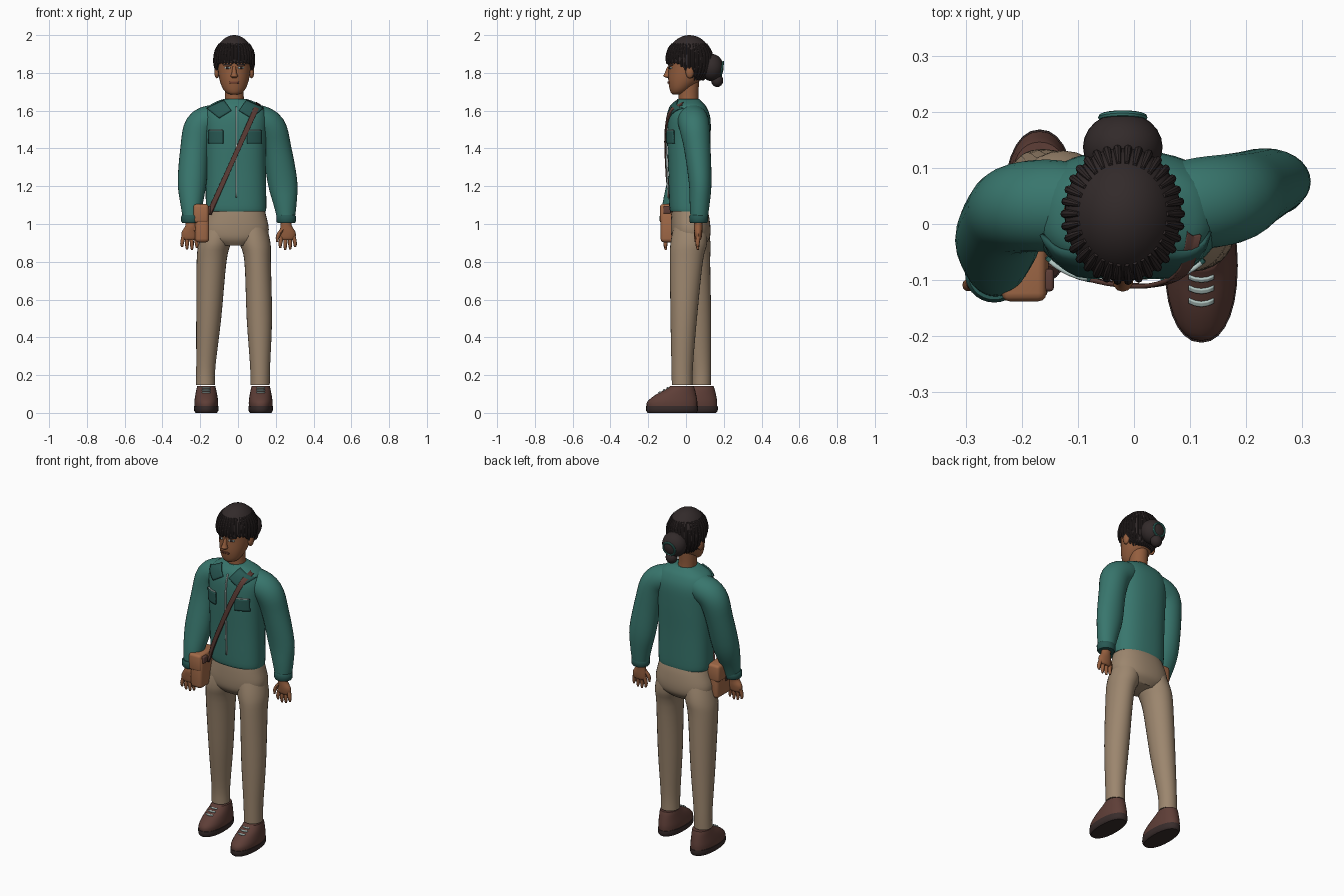
import bpy, bmesh, math
from mathutils import Vector
from mathutils.bvhtree import BVHTree

if "Cube" in bpy.data.objects:
    bpy.data.objects.remove(bpy.data.objects["Cube"])


def material(name, r, g, b):
    lin = [((c / 255 + 0.055) / 1.055) ** 2.4 for c in (r, g, b)]
    m = bpy.data.materials.new(name)
    m.diffuse_color = (*lin, 1)
    m.use_nodes = True
    m.node_tree.nodes["Principled BSDF"].inputs["Base Color"].default_value = m.diffuse_color
    return m


TEAL = material("teal cloth", 56, 118, 109)
DARK_TEAL = material("dark teal cloth", 40, 88, 83)
KHAKI = material("khaki cloth", 156, 134, 110)
SKIN = material("skin", 148, 94, 62)
HAIR = material("hair", 50, 42, 42)
BROWN = material("brown leather", 94, 62, 55)
SOLE = material("dark rubber", 56, 44, 43)
TAN = material("tan leather", 162, 106, 72)
LIGHT = material("pale trim", 176, 196, 192)
LIP = material("lip", 116, 66, 50)


def finish(name, bm, mat):
    bmesh.ops.recalc_face_normals(bm, faces=bm.faces)
    me = bpy.data.meshes.new(name)
    bm.to_mesh(me)
    bm.free()
    me.materials.append(mat)
    ob = bpy.data.objects.new(name, me)
    bpy.context.collection.objects.link(ob)
    return ob


def smooth_path(pts, steps):
    """Catmull-Rom through tuples of any length."""
    out = []
    for i in range(len(pts) - 1):
        p0, p1, p2, p3 = (pts[max(0, min(len(pts) - 1, i + k))] for k in (-1, 0, 1, 2))
        for s in range(steps):
            t = s / steps
            out.append([0.5 * (2 * b + (c - a) * t + (2 * a - 5 * b + 4 * c - d) * t * t
                               + (3 * b - a - 3 * c + d) * t ** 3)
                        for a, b, c, d in zip(p0, p1, p2, p3)])
    return out + [list(pts[-1])]


def loft(name, rings, mat, flat=True, n=28, power=2.0, steps=4):
    """Skin rings (x, y, z, rx, ry); flat keeps the rings level, otherwise they follow the path."""
    rings = smooth_path(rings, steps)
    cen = [Vector(r[:3]) for r in rings]
    bm = bmesh.new()
    loops = []
    for i, r in enumerate(rings):
        u, v = Vector((1, 0, 0)), Vector((0, 1, 0))
        if not flat:
            t = (cen[min(i + 1, len(cen) - 1)] - cen[max(i - 1, 0)]).normalized()
            v = (v - t * t.y).normalized()
            u = t.cross(v)
        ring = []
        for k in range(n):
            a = 2 * math.pi * k / n
            c, s = math.cos(a), math.sin(a)
            c = math.copysign(abs(c) ** (2 / power), c)
            s = math.copysign(abs(s) ** (2 / power), s)
            ring.append(bm.verts.new(cen[i] + u * c * max(r[3], 0.002) + v * s * max(r[4], 0.002)))
        loops.append(ring)
    for a, b in zip(loops, loops[1:]):
        for k in range(n):
            bm.faces.new((a[k], a[(k + 1) % n], b[(k + 1) % n], b[k]))
    bm.faces.new(loops[0])
    bm.faces.new(loops[-1])
    return finish(name, bm, mat)


def ball(name, c, r, mat, seg=24, low=None):
    """Ellipsoid; low(y) lifts its underside."""
    bm = bmesh.new()
    bmesh.ops.create_uvsphere(bm, u_segments=seg, v_segments=seg // 2 + 4, radius=1)
    for v in bm.verts:
        v.co = Vector(c) + Vector(a * b for a, b in zip(v.co, r))
        if low:
            v.co.z = max(v.co.z, low(v.co.y))
    return finish(name, bm, mat)


def box(name, c, size, mat, bevel=0.0):
    bm = bmesh.new()
    bmesh.ops.create_cube(bm, size=1)
    for v in bm.verts:
        v.co = Vector(c) + Vector(a * b for a, b in zip(v.co, size))
    if bevel:
        bmesh.ops.bevel(bm, geom=bm.edges[:], offset=bevel, segments=3, affect='EDGES', profile=0.5)
    return finish(name, bm, mat)


def patch(name, corners, mat, targets, n=8, lift=0.006):
    """Thin plate with front-view corners (x, z), laid on the front of the targets."""
    trees = [BVHTree.FromPolygons([v.co for v in o.data.vertices],
                                  [p.vertices[:] for p in o.data.polygons]) for o in targets]
    (ax, az), (bx, bz), (cx, cz), (dx, dz) = corners
    bm = bmesh.new()
    grid = []
    for i in range(n + 1):
        for j in range(n + 1):
            s, t = i / n, j / n
            w = ((1 - s) * (1 - t), s * (1 - t), s * t, (1 - s) * t)
            x = sum(p * q for p, q in zip(w, (ax, bx, cx, dx)))
            z = sum(p * q for p, q in zip(w, (az, bz, cz, dz)))
            hits = [h.y for h in (tr.ray_cast(Vector((x, -2, z)), Vector((0, 1, 0)))[0] for tr in trees) if h]
            y = min(hits) if hits else trees[0].find_nearest(Vector((x, -0.1, z)))[0].y
            grid.append(bm.verts.new((x, y - lift, z)))
    for i in range(n):
        for j in range(n):
            k = i * (n + 1) + j
            bm.faces.new((grid[k], grid[k + 1], grid[k + n + 2], grid[k + n + 1]))
    ob = finish(name, bm, mat)
    mod = ob.modifiers.new("thickness", 'SOLIDIFY')
    mod.thickness, mod.offset = 0.008, 0
    return ob


def rect(x0, x1, z0, z1):
    return [(x0, z0), (x1, z0), (x1, z1), (x0, z1)]


# Jacket body and sleeves
torso = loft("jacket_body", [(-.008, .015, 1.065, .155, .098), (-.01, .014, 1.1, .16, .103),
                             (-.012, .014, 1.28, .16, .108), (-.013, .015, 1.45, .163, .115),
                             (-.013, .017, 1.56, .168, .112), (-.014, .015, 1.62, .145, .093),
                             (-.015, .013, 1.648, .1, .07), (-.015, .012, 1.662, .06, .057)],
             TEAL, n=40, power=2.4)
sleeve_l = loft("sleeve_left", [(-.05, .03, 1.585, .05, .06), (-.13, .033, 1.558, .075, .08),
                                (-.2, .03, 1.515, .083, .08), (-.228, .012, 1.4, .077, .073),
                                (-.243, -.03, 1.22, .076, .07), (-.246, -.07, 1.1, .058, .055),
                                (-.247, -.088, 1.02, .043, .043)], TEAL, flat=False)
sleeve_r = loft("sleeve_right", [(.02, .03, 1.585, .05, .06), (.1, .035, 1.558, .075, .08),
                                 (.17, .045, 1.51, .083, .08), (.205, .06, 1.4, .077, .07),
                                 (.236, .075, 1.22, .078, .06), (.25, .072, 1.1, .06, .052),
                                 (.254, .068, 1.02, .045, .044)], TEAL, flat=False)
clothes = [torso, sleeve_l, sleeve_r]

# Cuffs and hands, thumbs turned inward
for side, x, y, s in (("left", -.249, -.09, 1), ("right", .255, .067, -1)):
    loft("cuff_" + side, [(x, y, 1.005, .046, .044), (x, y, 1.015, .052, .049), (x, y, 1.04, .052, .05),
                          (x, y, 1.048, .046, .045)], DARK_TEAL, steps=1)
    hx, hy = x - s * .008, y - (.015 if s > 0 else .002)
    loft("palm_" + side, [(x, y, 1.02, .028, .024), (x, hy, .99, .03, .022), (hx, hy, .955, .042, .021),
                          (hx, hy, .925, .04, .017), (hx, hy, .915, .03, .01)], SKIN, n=16)
    for i, length in enumerate((.045, .058, .06, .05)):
        fx = hx + s * (i - 1.5) * .021
        tip = fx + s * (i - 1.5) * .005
        loft(f"finger_{side}_{i + 1}", [(fx, hy, .935, .011, .012), (tip, hy - .004, .925 - length * .6, .01, .011),
                                        (tip, hy - .002, .922 - length, .005, .005)], SKIN, n=10, steps=3)
    loft("thumb_" + side, [(hx + s * .025, hy - .005, .975, .014, .014), (hx + s * .05, hy - .012, .94, .012, .012),
                           (hx + s * .056, hy - .014, .905, .005, .005)], SKIN, n=10, steps=3)

# Trousers
loft("trouser_seat", [(-.008, .018, 1.09, .145, .09), (-.01, .022, 1.04, .16, .1), (-.014, .025, .97, .177, .105),
                      (-.016, .025, .92, .16, .098), (-.016, .022, .885, .09, .07)], KHAKI, n=36, power=2.3)
loft("trouser_leg_left", [(-.095, .025, 1.0, .08, .085), (-.122, .03, .9, .085, .1), (-.14, .038, .8, .079, .09),
                          (-.155, .06, .5, .066, .073), (-.17, .08, .25, .051, .053), (-.172, .082, .148, .05, .05)],
     KHAKI)
loft("trouser_leg_right", [(.068, .022, 1.0, .08, .085), (.09, .015, .9, .082, .097), (.104, .002, .8, .07, .087),
                           (.113, -.012, .5, .067, .07), (.117, -.02, .25, .053, .057), (.117, -.02, .148, .051, .055)],
     KHAKI)

# Shoes with soles and laces
for side, x, y in (("left", -.168, .105), ("right", .12, 0)):
    upper = loft("shoe_" + side, [(x, y - .074, .03, .062, .134), (x, y - .072, .06, .063, .132),
                                  (x, y - .054, .095, .058, .108), (x, y - .03, .125, .052, .077),
                                  (x, y - .021, .142, .048, .062)], BROWN, power=2.2)
    loft("sole_" + side, [(x, y - .074, 0, .056, .128), (x, y - .074, .012, .064, .137),
                          (x, y - .074, .036, .065, .137)], SOLE, power=2.2, steps=2)
    for i, z in enumerate((.132, .12, .108)):
        patch(f"lace_{side}_{i + 1}", rect(x - .022, x + .022, z - .002, z + .002), LIGHT, [upper], 4, .003)

# Jacket collar, pockets and zip
for side, s in (("left", -1), ("right", 1)):
    mx = lambda pts: [(-.015 + s * px, pz) for px, pz in pts]
    patch("collar_" + side, mx([(.15, 1.612), (.06, 1.655), (.02, 1.6), (.085, 1.56)]), DARK_TEAL, clothes)
    patch("pocket_" + side, mx(rect(.063, .14, 1.425, 1.495)), DARK_TEAL, clothes)
    patch("pocket_trim_" + side, mx(rect(.068, .135, 1.494, 1.5)), LIGHT, clothes, 6)
patch("zip", rect(-.013, -.006, 1.14, 1.62), LIGHT, clothes, 16)

# Shoulder bag and strap
patch("bag_strap", [(-.168, 1.05), (-.142, 1.05), (.118, 1.63), (.095, 1.643)], BROWN, clothes, 20, .012)
box("bag_body", (-.19, -.055, 1.0), (.075, .16, .195), TAN, .02)
box("bag_flap", (-.196, -.055, 1.055), (.08, .166, .1), TAN, .015)
box("bag_clasp", (-.237, -.055, 1.01), (.006, .03, .03), BROWN)
box("strap_loop", (-.158, -.1, 1.075), (.03, .04, .04), BROWN, .006)

# Neck, head and ears
HX = -.02
loft("neck", [(HX + .004, .014, 1.63, .052, .055), (HX, .013, 1.68, .05, .052), (HX, .015, 1.76, .05, .055)], SKIN)
head = loft("head", [(HX, -.05, 1.686, .02, .02), (HX, -.04, 1.695, .042, .04), (HX, -.028, 1.72, .062, .06),
                     (HX, -.008, 1.765, .078, .086), (HX, .008, 1.83, .087, .1), (HX, .015, 1.9, .088, .105),
                     (HX, .015, 1.95, .06, .07)], SKIN, n=32)
loft("nose", [(HX, -.092, 1.772, .01, .006), (HX, -.1, 1.782, .019, .02), (HX, -.097, 1.797, .014, .017),
              (HX, -.088, 1.835, .008, .01)], SKIN, n=12)
for side, s in (("left", -1), ("right", 1)):
    ball("ear_" + side, (HX + s * .092, .02, 1.805), (.014, .022, .034), SKIN, 14)
    ex = HX + s * .035
    patch("eye_" + side, rect(ex - .014, ex + .014, 1.822, 1.832), LIGHT, [head], 3, .001)
    patch("pupil_" + side, rect(ex - .006, ex + .006, 1.821, 1.833), HAIR, [head], 2, .003)
    patch("brow_" + side, rect(ex - .02, ex + .02, 1.84, 1.847), HAIR, [head], 4, .002)
patch("mouth", rect(HX - .024, HX + .024, 1.745, 1.755), LIP, [head], 4, .001)

# Hair cap, hanging twists, bun and band
HC, HR = Vector((HX, .018, 1.868)), Vector((.104, .12, .132))
hairline = lambda y: 1.762 + .09 * min(1, max(0, (.06 - y) / .1))
ball("hair_cap", HC, HR, HAIR, 36, hairline)
for i in range(34):
    a = 2 * math.pi * i / 34
    pts = []
    y_edge = HC.y + math.sin(a) * HR.y
    end = math.asin(max(-.8, (hairline(y_edge) - .006 - HC.z) / HR.z))
    for k in range(5):
        e = .72 + (end - .72) * k / 4
        w = .0075 if 0 < k < 4 else .004
        pts.append((HC.x + math.cos(a) * math.cos(e) * HR.x, HC.y + math.sin(a) * math.cos(e) * HR.y,
                    HC.z + math.sin(e) * HR.z, w, w))
    loft(f"hair_twist_{i + 1}", pts, HAIR, flat=False, n=8, steps=2)
ball("hair_bun", (HX, .137, 1.828), (.071, .062, .072), HAIR)
ball("hair_bun_tail", (HX, .165, 1.76), (.034, .032, .035), HAIR, 16)
bpy.ops.mesh.primitive_torus_add(major_radius=.038, minor_radius=.006, major_segments=24, minor_segments=8,
                                 location=(HX, .19, 1.82), rotation=(math.radians(80), 0, 0))
bpy.context.object.name = "hair_band"
bpy.context.object.data.materials.append(TEAL)

# Smooth shading with crisp edges
bpy.ops.object.select_all(action='SELECT')
bpy.context.view_layer.objects.active = torso
bpy.ops.object.shade_smooth_by_angle(angle=math.radians(40))
